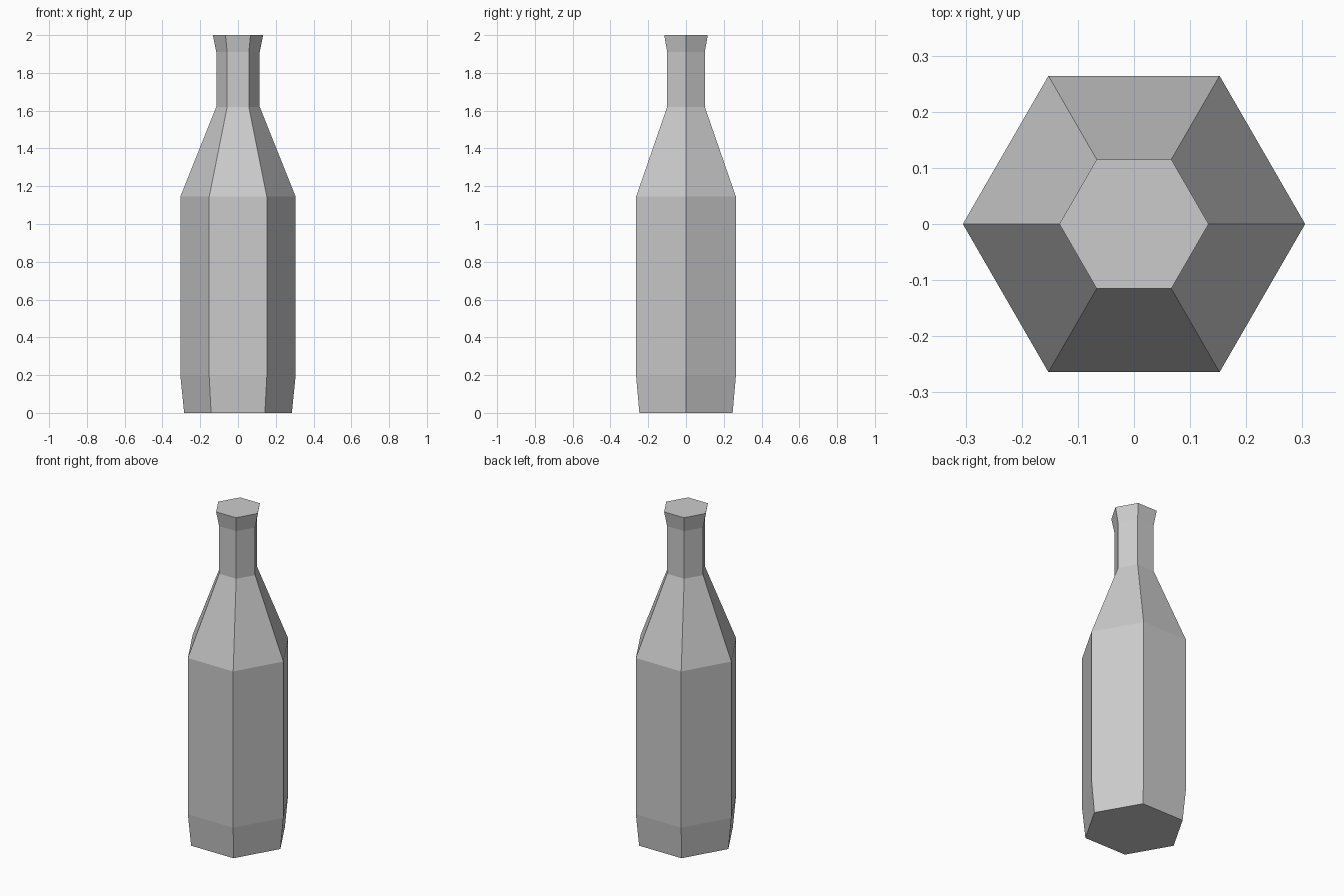
import bpy, bmesh
from math import cos, sin, tau

if "Cube" in bpy.data.objects:
    bpy.data.objects.remove(bpy.data.objects["Cube"])

SIDES = 6
# Bottle outline from base to lip: (corner radius, height)
PROFILE = [(0.285, 0.0), (0.305, 0.195), (0.305, 1.145),
           (0.115, 1.62), (0.115, 1.91), (0.133, 2.0)]

bm = bmesh.new()
# One hexagonal ring per profile point
rings = [[bm.verts.new((r * cos(tau * i / SIDES), r * sin(tau * i / SIDES), z))
          for i in range(SIDES)] for r, z in PROFILE]

# Walls between neighbouring rings
for low, high in zip(rings, rings[1:]):
    for i in range(SIDES):
        j = (i + 1) % SIDES
        bm.faces.new((low[i], low[j], high[j], high[i]))

# Closed base and flat top
bm.faces.new(rings[0][::-1])
bm.faces.new(rings[-1])

mesh = bpy.data.meshes.new("bottle")
bm.to_mesh(mesh)
bm.free()
bpy.context.collection.objects.link(bpy.data.objects.new("bottle", mesh))
